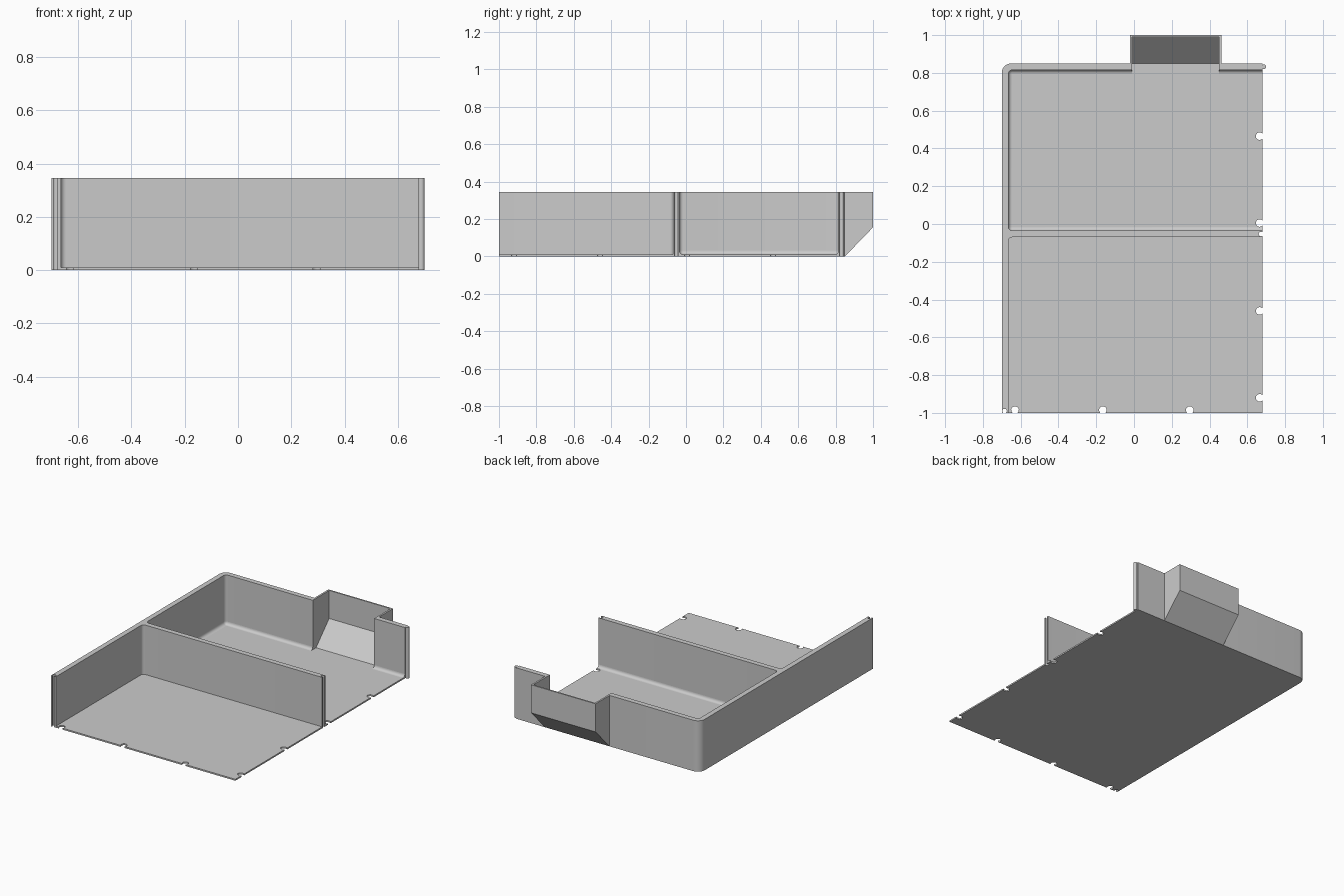
import bpy, bmesh, math

if "Cube" in bpy.data.objects:
    bpy.data.objects.remove(bpy.data.objects["Cube"])

H, T = 0.345, 0.01            # wall height, floor thickness
X0, X1, Y0, Y1 = -0.70, 0.68, -1.0, 0.85
XI, YI = -0.665, 0.815        # inner faces of left and back walls
D0, D1 = -0.07, -0.035        # divider faces
S0, S1 = -0.01, 0.45          # spout opening

grey = bpy.data.materials.new("light grey")
grey.diffuse_color = (0.6, 0.6, 0.6, 1)
grey.use_nodes = True
grey.node_tree.nodes["Principled BSDF"].inputs["Base Color"].default_value = grey.diffuse_color


def corner(x, y, r, a0, a1, n=6):
    """Arc round the centre (x, y), angles in degrees."""
    return [(x + r * math.cos(math.radians(a0 + (a1 - a0) * i / n)),
             y + r * math.sin(math.radians(a0 + (a1 - a0) * i / n))) for i in range(n + 1)]


def bite(x, y, r, d, out):
    """Round notch whose centre lies d inside an edge facing 'out'."""
    a = math.degrees(math.acos(d / r))
    return corner(x, y, r, out - a, out + a - 360, 16)


def finish(name, bm):
    bmesh.ops.remove_doubles(bm, verts=bm.verts, dist=1e-5)
    bmesh.ops.recalc_face_normals(bm, faces=bm.faces)
    me = bpy.data.meshes.new(name)
    bm.to_mesh(me)
    bm.free()
    me.materials.append(grey)
    ob = bpy.data.objects.new(name, me)
    bpy.context.collection.objects.link(ob)
    bpy.ops.object.select_all(action='DESELECT')
    ob.select_set(True)
    bpy.context.view_layer.objects.active = ob
    bpy.ops.object.shade_smooth_by_angle(angle=math.radians(30))


def extrude(name, outline, lo, hi, axis='z'):
    """Prism from an (x, y) outline along z, or a (y, z) outline along x."""
    bm = bmesh.new()
    place = (lambda p: (p[0], p[1], lo)) if axis == 'z' else (lambda p: (lo, p[0], p[1]))
    face = bm.faces.new([bm.verts.new(place(p)) for p in outline])
    res = bmesh.ops.extrude_face_region(bm, geom=[face])
    move = (0, 0, hi - lo) if axis == 'z' else (hi - lo, 0, 0)
    bmesh.ops.translate(bm, vec=move,
                        verts=[g for g in res['geom'] if isinstance(g, bmesh.types.BMVert)])
    finish(name, bm)


def cove(name, path, r=0.02, n=6):
    """Concave fillet swept along path(d), the wall line inset by d."""
    prof = [(r * (1 - math.sin(t)), T + r * (1 - math.cos(t)))
            for t in (math.pi / 2 * i / n for i in range(n + 1))] + [(0, T)]
    bm = bmesh.new()
    rows = [[bm.verts.new((x, y, z)) for x, y in path(d)] for d, z in prof]
    for a, b in zip(rows, rows[1:] + rows[:1]):
        for i in range(len(a) - 1):
            bm.faces.new((a[i], a[i + 1], b[i + 1], b[i]))
    for e in (0, -1):
        bm.faces.new([row[e] for row in rows])
    finish(name, bm)


# joint shapes shared by the floor and the walls
front_groove = bite(-0.685, -0.99, 0.012, 0.01, -90)
divider_groove = bite(0.672, -0.053, 0.012, 0.008, 0)
tongue = corner(0.688, 0.832, 0.012, -132, 132, 16)
outer_corner = corner(X0 + 0.05, Y1 - 0.05, 0.05, 90, 180, 10)

# floor with notched edges
floor = [(X0, Y0)] + front_groove
for x in (-0.63, -0.165, 0.295):
    floor += bite(x, -0.985, 0.02, 0.015, -90)
floor += [(X1, Y0)]
for y in (-0.92, -0.46, None, 0.005, 0.465):
    floor += divider_groove if y is None else bite(0.665, y, 0.02, 0.015, 0)
floor += tongue + [(X1, Y1)] + outer_corner
extrude("floor", floor, 0, T)

# left wall, divider and long part of the back wall in one outline
R = 0.02
walls = [(X0, Y0)] + front_groove + [(XI, Y0)]
walls += corner(XI + R, D0 - R, R, 180, 90) + [(X1, D0)] + divider_groove + [(X1, D1)]
walls += corner(XI + R, D1 + R, R, 270, 180) + corner(XI + R, YI - R, R, 180, 90)
walls += [(S0, YI), (S0, Y1)] + outer_corner
extrude("walls", walls, T, H)

# short part of the back wall with its tongue
extrude("back_wall_end", [(S1, YI), (X1, YI)] + tongue + [(X1, Y1), (S1, Y1)], T, H)

# rounded floor edges in the rear compartment
cove("rear_floor_fillet", lambda d: [(X1, D1 + d)]
     + corner(XI + R, D1 + R, R - d, 270, 180)
     + corner(XI + R, YI - R, R - d, 180, 90) + [(S0, YI - d)])
cove("back_end_fillet", lambda d: [(S1, YI - d), (X1, YI - d)])

# spout: two cheeks, and a ramp running into its outer wall
cheek = [(Y1, 0), (1.0, 0.155), (1.0, H), (Y1, H)]
extrude("spout_cheek_left", cheek, S0 - 0.012, S0, 'x')
extrude("spout_cheek_right", cheek, S1, S1 + 0.012, 'x')
extrude("spout_ramp", [(Y1, 0), (1.0, 0.155), (1.0, H), (0.99, H), (0.99, 0.155), (Y1, T)],
        S0, S1, 'x')
